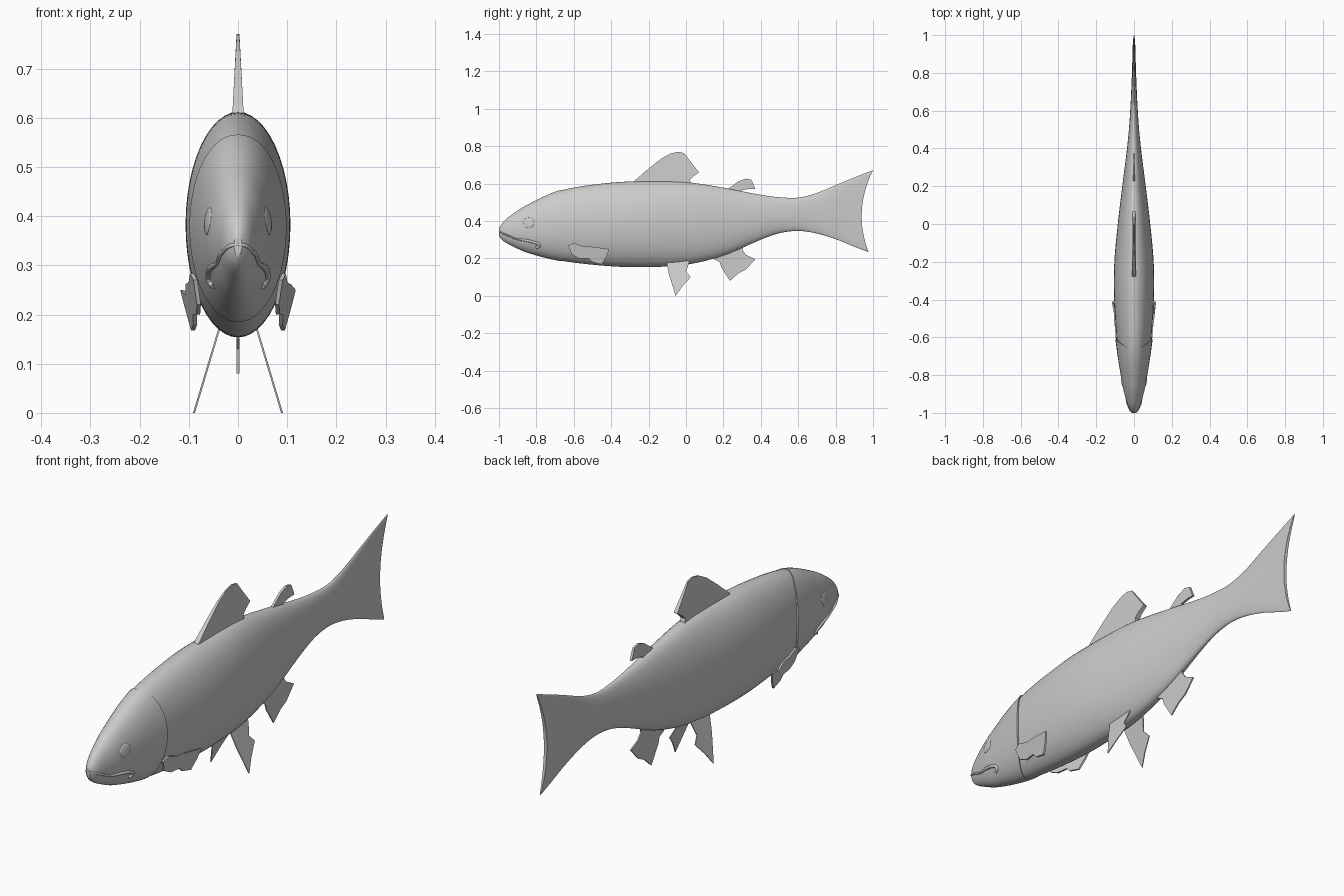
import bpy
import bmesh
import math

cube = bpy.data.objects.get("Cube")
if cube:
    bpy.data.objects.remove(cube, do_unlink=True)

grey = bpy.data.materials.new("plain grey")
grey.use_nodes = True
grey.diffuse_color = (0.6, 0.6, 0.6, 1)
grey.node_tree.nodes["Principled BSDF"].inputs["Base Color"].default_value = (0.6, 0.6, 0.6, 1)

# Body profile: y, top, bottom, half width
PROFILE = [
    (-1, .36, .32, .008), (-.985, .385, .3, .022), (-.95, .42, .277, .036),
    (-.85, .485, .232, .062), (-.67, .563, .188, .086), (-.4, .605, .158, .105),
    (-.2, .612, .154, .104), (0, .608, .166, .086), (.2, .578, .215, .062),
    (.4, .54, .3, .037), (.5, .527, .335, .027), (.6, .525, .347, .02),
    (.7, .55, .333, .015), (.8, .597, .3, .011), (.9, .65, .252, .008), (.94, .672, .234, .007)]


def section(y):
    """Smoothly interpolated top, bottom and half width at y."""
    y = min(max(y, PROFILE[0][0]), PROFILE[-1][0])
    n = len(PROFILE)
    i = max(k for k in range(n - 1) if PROFILE[k][0] <= y)
    a, b = PROFILE[i], PROFILE[i + 1]
    p, q = PROFILE[max(i - 1, 0)], PROFILE[min(i + 2, n - 1)]
    step = b[0] - a[0]
    t = (y - a[0]) / step
    out = []
    for c in (1, 2, 3):
        ma = (b[c] - p[c]) / (b[0] - p[0]) * step
        mb = (q[c] - a[c]) / (q[0] - a[0]) * step
        out.append((2*t**3 - 3*t*t + 1) * a[c] + (t**3 - 2*t*t + t) * ma
                   + (3*t*t - 2*t**3) * b[c] + (t**3 - t*t) * mb)
    return out


def skin_x(y, z):
    """Half width of the body surface at a given y and z."""
    top, bottom, w = section(y)
    t = (2 * z - top - bottom) / (top - bottom)
    return w * math.sqrt(max(0, 1 - t * t))


def finish(bm, name, angle=40):
    bmesh.ops.recalc_face_normals(bm, faces=bm.faces)
    mesh = bpy.data.meshes.new(name)
    bm.to_mesh(mesh)
    bm.free()
    obj = bpy.data.objects.new(name, mesh)
    bpy.context.collection.objects.link(obj)
    mesh.materials.append(grey)
    bpy.ops.object.select_all(action='DESELECT')
    obj.select_set(True)
    bpy.context.view_layer.objects.active = obj
    bpy.ops.object.shade_smooth_by_angle(angle=math.radians(angle))
    return obj


def loft(name, rings):
    """Skin closed rings and cap both ends with strips."""
    bm = bmesh.new()
    rows = [[bm.verts.new(p) for p in ring] for ring in rings]
    n = len(rows[0])
    for r, s in zip(rows, rows[1:]):
        for i in range(n):
            bm.faces.new((r[i], r[(i + 1) % n], s[(i + 1) % n], s[i]))
    for r in (rows[0], rows[-1]):
        bm.faces.new((r[0], r[1], r[-1]))
        for i in range(1, n // 2 - 1):
            bm.faces.new((r[i], r[i + 1], r[n - i - 1], r[n - i]))
        bm.faces.new((r[n // 2 - 1], r[n // 2], r[n // 2 + 1]))
    return finish(bm, name)


SIDES = 48
ANGLES = [2 * math.pi * i / SIDES for i in range(SIDES)]


# Trunk and tail: the rear rings bow into a forked edge
def body_ring(y, shrink=1):
    top, bottom, w = section(y)
    mid, half = (top + bottom) / 2, (top - bottom) / 2
    k = max(0, (y - .68) / .26) ** 2
    return [(w * shrink * math.sin(a),
             y + k * (.048 * math.cos(a) ** 2 + .012 * math.cos(a)),
             mid + half * shrink * math.cos(a)) for a in ANGLES]


COUNT = 70
rings = [body_ring(-.78 + 1.72 * i / COUNT, .96 if i < 4 else 1) for i in range(COUNT + 1)]
loft("body_and_tail", rings)


# Head with gill covers that flare over the shoulders
def head_ring(u, shrink=1):
    ring = []
    for a in ANGLES:
        bulge = .06 * abs(math.sin(a)) ** 1.5
        y = -1 + u * (.33 + bulge)
        top, bottom, w = section(y)
        mid, half = (top + bottom) / 2, (top - bottom) / 2
        w *= 1 + .08 * max(0, u - .5) * 2
        ring.append((w * shrink * math.sin(a), y, mid + half * (1 + .015 * u) * shrink * math.cos(a)))
    return ring


rings = [head_ring((i / 24) ** 1.4) for i in range(25)] + [head_ring(1, .9)]
loft("head", rings)

# Lip ridge running round the snout and drooping at both corners
LIP = [(-.96, .326), (-.91, .305), (-.85, .295), (-.81, .285), (-.785, .268), (-.8, .257)]
half_path = [(skin_x(y, z) + .001, y, z) for y, z in LIP]
path = [(-x, y, z) for x, y, z in reversed(half_path)] + [(0, -.997, .342)] + half_path
curve = bpy.data.curves.new("upper_lip", 'CURVE')
curve.dimensions = '3D'
curve.bevel_depth = .007
curve.bevel_resolution = 3
curve.use_fill_caps = True
spline = curve.splines.new('BEZIER')
spline.bezier_points.add(len(path) - 1)
for point, co in zip(spline.bezier_points, path):
    point.co = co
    point.handle_left_type = point.handle_right_type = 'AUTO'
    point.radius = .6 if co[1] < -.9 else 1
curve.materials.append(grey)
bpy.context.collection.objects.link(bpy.data.objects.new("upper_lip", curve))

# Shallow eyes
for side, label in ((1, "left"), (-1, "right")):
    bm = bmesh.new()
    bmesh.ops.create_uvsphere(bm, u_segments=24, v_segments=12, radius=1)
    for v in bm.verts:
        x, y, z = v.co
        y, z = -.84 + .028 * y, .39 + .028 * z
        v.co = (side * (skin_x(y, z) + .004 * x), y, z)
    finish(bm, label + "_eye")


def fin(name, outline, place, thick):
    """Thin plate from a (y, z) outline; place gives x, thick gives half thickness."""
    bm = bmesh.new()
    sheets = [[bm.verts.new((place(y, z) + s * thick(z), y, z)) for y, z in outline] for s in (-1, 1)]
    n = len(outline)
    for sheet in sheets:
        bm.faces.new(sheet)
    for i in range(n):
        j = (i + 1) % n
        bm.faces.new((sheets[0][i], sheets[0][j], sheets[1][j], sheets[1][i]))
    bmesh.ops.triangulate(bm, faces=[f for f in bm.faces if len(f.verts) > 4])
    return finish(bm, name, 30)


def centre(y, z):
    return 0


# Fins on the centre line
fin("dorsal_fin",
    [(-.3, .585), (-.27, .62), (-.2, .68), (-.13, .735), (-.08, .762), (-.04, .77), (-.01, .763),
     (.03, .71), (.07, .66), (.04, .64), (.02, .62), (.03, .585)],
    centre, lambda z: max(.003, .012 - .055 * (z - .6)))
fin("adipose_fin",
    [(.2, .55), (.23, .575), (.28, .612), (.32, .627), (.35, .62), (.37, .572), (.34, .572),
     (.3, .565), (.29, .54)],
    centre, lambda z: .005)
fin("anal_fin",
    [(.18, .24), (.15, .195), (.18, .18), (.19, .15), (.225, .13), (.235, .08), (.28, .12),
     (.32, .14), (.37, .195), (.32, .22), (.29, .26), (.31, .29)],
    centre, lambda z: .003)

# Paired fins
for side, label in ((1, "left"), (-1, "right")):
    fin(label + "_pelvic_fin",
        [(-.1, .21), (-.105, .18), (-.09, .11), (-.055, 0), (-.02, .05), (.025, .1), (0, .13),
         (.015, .175), (.02, .21)],
        lambda y, z: side * (.037 + .3 * (.175 - z)), lambda z: .002)
    fin(label + "_pectoral_fin",
        [(-.63, .27), (-.6, .283), (-.55, .265), (-.5, .262), (-.47, .24), (-.41, .25), (-.425, .21),
         (-.45, .168), (-.5, .18), (-.52, .2), (-.57, .2), (-.61, .22)],
        lambda y, z: side * (.078 + .14 * (y + .62) + .2 * (z - .22)), lambda z: .004)
